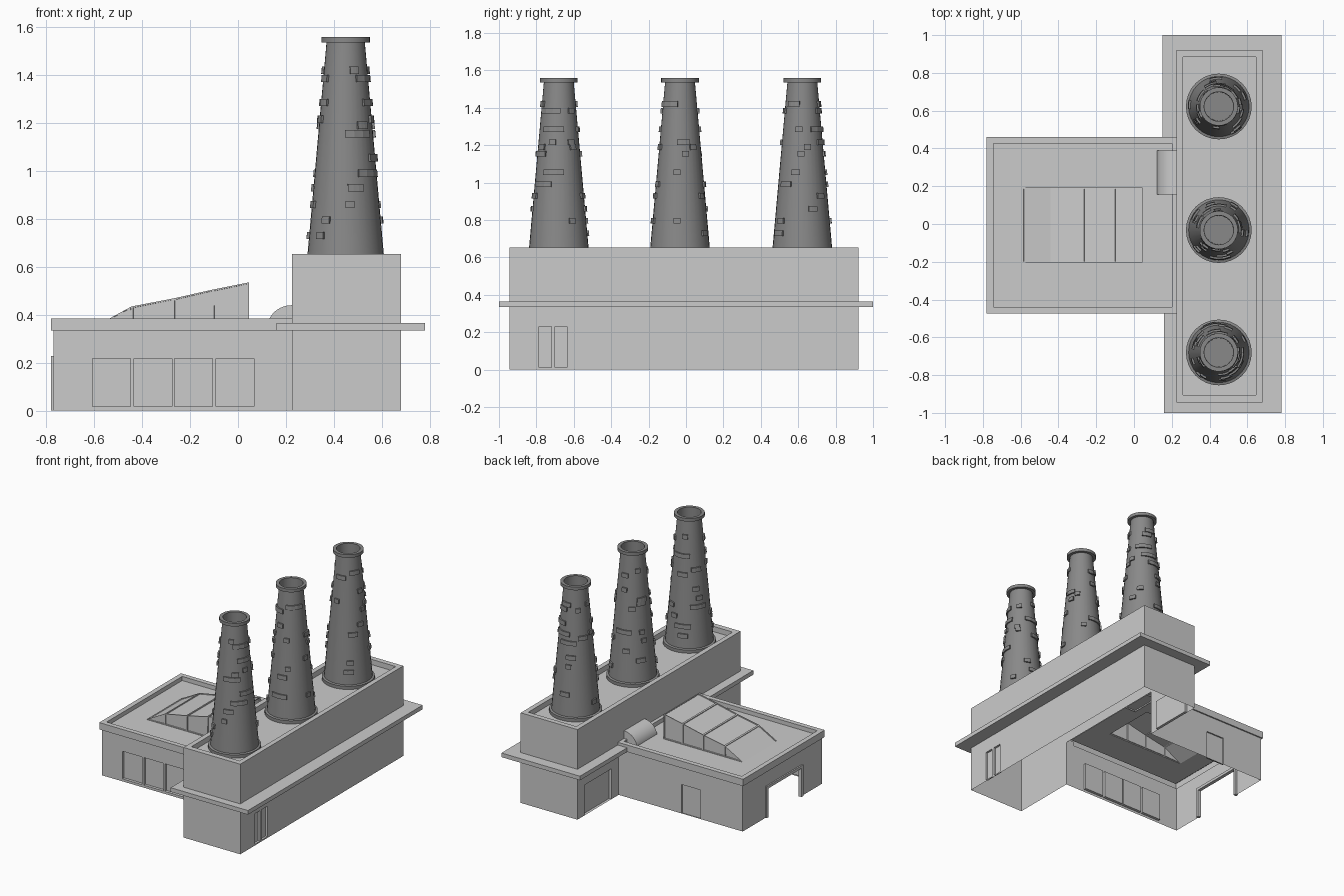
import bpy, bmesh, math, random
from mathutils import Vector

if "Cube" in bpy.data.objects:
    bpy.data.objects.remove(bpy.data.objects["Cube"])

random.seed(4)


def grey(name, v):
    mat = bpy.data.materials.new(name)
    mat.diffuse_color = (v, v, v, 1)
    mat.use_nodes = True
    mat.node_tree.nodes["Principled BSDF"].inputs["Base Color"].default_value = mat.diffuse_color
    return mat


STONE = grey("stone", 0.57)
BRICK = grey("brick", 0.25)


def finish(name, bm, smooth=False, mat=STONE):
    mesh = bpy.data.meshes.new(name)
    bm.to_mesh(mesh)
    bm.free()
    mesh.materials.append(mat)
    ob = bpy.data.objects.new(name, mesh)
    bpy.context.collection.objects.link(ob)
    if smooth:
        bpy.ops.object.select_all(action='DESELECT')
        bpy.context.view_layer.objects.active = ob
        ob.select_set(True)
        bpy.ops.object.shade_smooth_by_angle(angle=math.radians(35))
    return ob


def quad(bm, pts, flip=False):
    verts = [bm.verts.new(p) for p in pts]
    return bm.faces.new(verts[::-1] if flip else verts)


def wall(name, axis, pos, sign, u0, u1, z0, z1, holes=()):
    """Upright wall with recessed panels; hole = (u0, u1, z0, z1, depth), depth None is open."""
    bm = bmesh.new()
    flip = (sign > 0) == (axis == 'y')

    def P(u, v, d=0):
        n = pos - sign * d
        return (u, n, v) if axis == 'y' else (n, u, v)

    us = sorted({u0, u1, *[c for h in holes for c in h[:2]]})
    vs = sorted({z0, z1, *[c for h in holes for c in h[2:4]]})
    for a, b in zip(us, us[1:]):
        for c, d in zip(vs, vs[1:]):
            if not any(h[0] <= a and b <= h[1] and h[2] <= c and d <= h[3] for h in holes):
                quad(bm, [P(a, c), P(b, c), P(b, d), P(a, d)], flip)
    for a, b, c, d, dep in holes:
        if dep is None:
            continue
        ring = [(a, c), (b, c), (b, d), (a, d)]
        quad(bm, [P(u, v, dep) for u, v in ring], flip)
        for p, q in zip(ring, ring[1:] + ring[:1]):
            quad(bm, [P(*p), P(*q), P(*q, dep), P(*p, dep)], flip)
    bmesh.ops.remove_doubles(bm, verts=bm.verts, dist=1e-5)
    return finish(name, bm)


def rect_loft(name, rects, cap=False):
    """Skin through rectangles (x0, x1, y0, y1, z)."""
    bm = bmesh.new()
    loops = [[bm.verts.new(p) for p in ((a, c, z), (b, c, z), (b, d, z), (a, d, z))]
             for a, b, c, d, z in rects]
    for lo, hi in zip(loops, loops[1:]):
        for i in range(4):
            j = (i + 1) % 4
            bm.faces.new((lo[i], lo[j], hi[j], hi[i]))
    if cap:
        bm.faces.new(loops[-1])
    return finish(name, bm)


def box(name, x0, x1, y0, y1, z0, z1):
    bm = bmesh.new()
    bmesh.ops.create_cube(bm, size=1)
    for v in bm.verts:
        v.co = Vector(((x0 + x1) / 2 + v.co.x * (x1 - x0), (y0 + y1) / 2 + v.co.y * (y1 - y0),
                       (z0 + z1) / 2 + v.co.z * (z1 - z0)))
    return finish(name, bm)


# Tall boiler hall: open-bottomed walls and sunken roof
X0, X1, Y0, Y1, TOP = 0.225, 0.68, -0.945, 0.922, 0.653
wall("hall_front", 'y', Y0, -1, X0, X1, 0, TOP)
wall("hall_back", 'y', Y1, 1, X0, X1, 0, TOP)
wall("hall_right", 'x', X1, 1, Y0, Y1, 0, TOP,
     [(-0.785, -0.72, 0.01, 0.23, 0.015), (-0.70, -0.635, 0.01, 0.23, 0.015)])
wall("hall_left", 'x', X0, -1, Y0, Y1, 0, TOP,
     [(-0.46, 0.45, 0, 0.345, None), (0.53, 0.84, 0, 0.22, 0.02)])
rect_loft("hall_roof", [(X0, X1, Y0, Y1, TOP), (0.26, 0.645, -0.905, 0.885, TOP),
                        (0.26, 0.645, -0.905, 0.885, 0.615)], cap=True)

# Ledge running around the hall
for nm, a, b, c, d in (("right", X1, 0.78, -1, 1), ("front", 0.16, X1, -1, Y0),
                       ("back", 0.15, X1, Y1, 1), ("left_front", 0.16, X0, Y0, -0.46),
                       ("left_back", 0.15, X0, 0.45, Y1)):
    box("ledge_" + nm, a, b, c, d, 0.335, 0.365)

# Low annex: walls, doors and windows
wall("annex_front", 'y', -0.46, -1, -0.77, X0, 0, 0.335,
     [(x, x + 0.158, 0.018, 0.218, 0.02) for x in (-0.606, -0.433, -0.265, -0.091)])
wall("annex_back", 'y', 0.45, 1, -0.77, X0, 0, 0.335, [(-0.43, -0.28, 0, 0.21, 0.01)])
wall("annex_left", 'x', -0.77, -1, -0.46, 0.45, 0, 0.335, [(-0.21, 0.17, 0, 0.21, None)])
for y in (-0.23, 0.17):
    box("gate_post", -0.78, -0.755, y, y + 0.02, 0, 0.228)
box("gate_lintel", -0.78, -0.755, -0.21, 0.17, 0.208, 0.228)
inner = (-0.745, 0.2, -0.44, 0.425)
rect_loft("annex_roof", [(-0.77, X0, -0.46, 0.45, 0.335), (-0.78, X0, -0.475, 0.46, 0.335),
                         (-0.78, X0, -0.475, 0.46, 0.385), (*inner, 0.385), (*inner, 0.355),
                         (-0.59, 0.045, -0.205, 0.192, 0.355)])

# Sloped skylight with inset panes
bm = bmesh.new()
base = 0.355
prof = [(-0.59, base), (-0.443, 0.435), (-0.27, 0.468), (-0.105, 0.505), (0.045, 0.535)]
SIDES = (-0.205, 0.192)
for (a, za), (b, zb) in zip(prof, prof[1:]):
    quad(bm, [(a, SIDES[0], za), (b, SIDES[0], zb), (b, SIDES[1], zb), (a, SIDES[1], za)])
    for y in SIDES:
        pts = [(a, y, base), (b, y, base), (b, y, zb)]
        if za > base:
            pts.append((a, y, za))
        quad(bm, pts, y > 0)
x = prof[-1][0]
quad(bm, [(x, SIDES[0], base), (x, SIDES[1], base), (x, SIDES[1], 0.535), (x, SIDES[0], 0.535)])
bmesh.ops.remove_doubles(bm, verts=bm.verts, dist=1e-5)
bm.normal_update()
panes = bm.faces[:]
bmesh.ops.inset_individual(bm, faces=panes, thickness=0.008, depth=0)
bmesh.ops.inset_individual(bm, faces=panes, thickness=0.001, depth=-0.006)
finish("skylight", bm)

# Quarter-round duct between annex roof and hall
bm = bmesh.new()
arc = [(X0 - 0.103 * math.cos(t), 0.345 + 0.095 * math.sin(t))
       for t in [i * math.pi / 20 for i in range(11)]]
ends = [[bm.verts.new((x, y, z)) for x, z in arc] for y in (0.157, 0.388)]
for i in range(10):
    bm.faces.new((ends[0][i], ends[0][i + 1], ends[1][i + 1], ends[1][i]))
for e, y in zip(ends, (0.157, 0.388)):
    bm.faces.new(e + [bm.verts.new((X0, y, 0.345))])
bmesh.ops.recalc_face_normals(bm, faces=bm.faces)
finish("roof_duct", bm, True)

# Chimneys: lathed shaft plus scattered proud bricks
SHAFT = [(0.174, 0.615), (0.174, 0.638), (0.16, 0.642), (0.08, 1.535), (0.101, 1.535),
         (0.101, 1.558), (0.078, 1.558), (0.076, 1.3)]
ROWS = [0.73, 0.795, 0.86, 0.93, 0.99, 1.055, 1.155, 1.19, 1.215, 1.285, 1.385, 1.42]
N = 32


def chimney(cx, cy):
    bm = bmesh.new()
    rings = [[bm.verts.new((cx + r * math.cos(2 * math.pi * i / N),
                            cy + r * math.sin(2 * math.pi * i / N), z)) for i in range(N)]
             for r, z in SHAFT]
    for lo, hi in zip(rings, rings[1:]):
        for i in range(N):
            j = (i + 1) % N
            bm.faces.new((lo[i], lo[j], hi[j], hi[i]))
    bm.faces.new(rings[-1])
    finish("chimney", bm, True, BRICK)

    bm = bmesh.new()
    for z in ROWS:
        start, count = random.uniform(0, 2 * math.pi), random.choice((2, 3))
        for k in range(count):
            mid = start + (k + random.uniform(-0.3, 0.3)) * 2 * math.pi / count
            width = random.choice((0.035, 0.035, 0.045, 0.065, 0.11))
            r = 0.16 - 0.08 * (z - 0.642) / 0.893
            sections = []
            for s in range(4):
                t = mid + (s / 3 - 0.5) * width / r
                sections.append([bm.verts.new((cx + q * math.cos(t), cy + q * math.sin(t), h))
                                 for q, h in ((r - 0.01, z - 0.015), (r + 0.012, z - 0.015),
                                              (r + 0.009, z + 0.015), (r - 0.01, z + 0.015))])
            for a, b in zip(sections, sections[1:]):
                for i in range(4):
                    j = (i + 1) % 4
                    bm.faces.new((a[i], b[i], b[j], a[j]))
            bm.faces.new(sections[0])
            bm.faces.new(sections[-1][::-1])
    bmesh.ops.recalc_face_normals(bm, faces=bm.faces)
    finish("chimney_bricks", bm, mat=BRICK)


for y in (-0.68, -0.032, 0.622):
    chimney(0.449, y)
